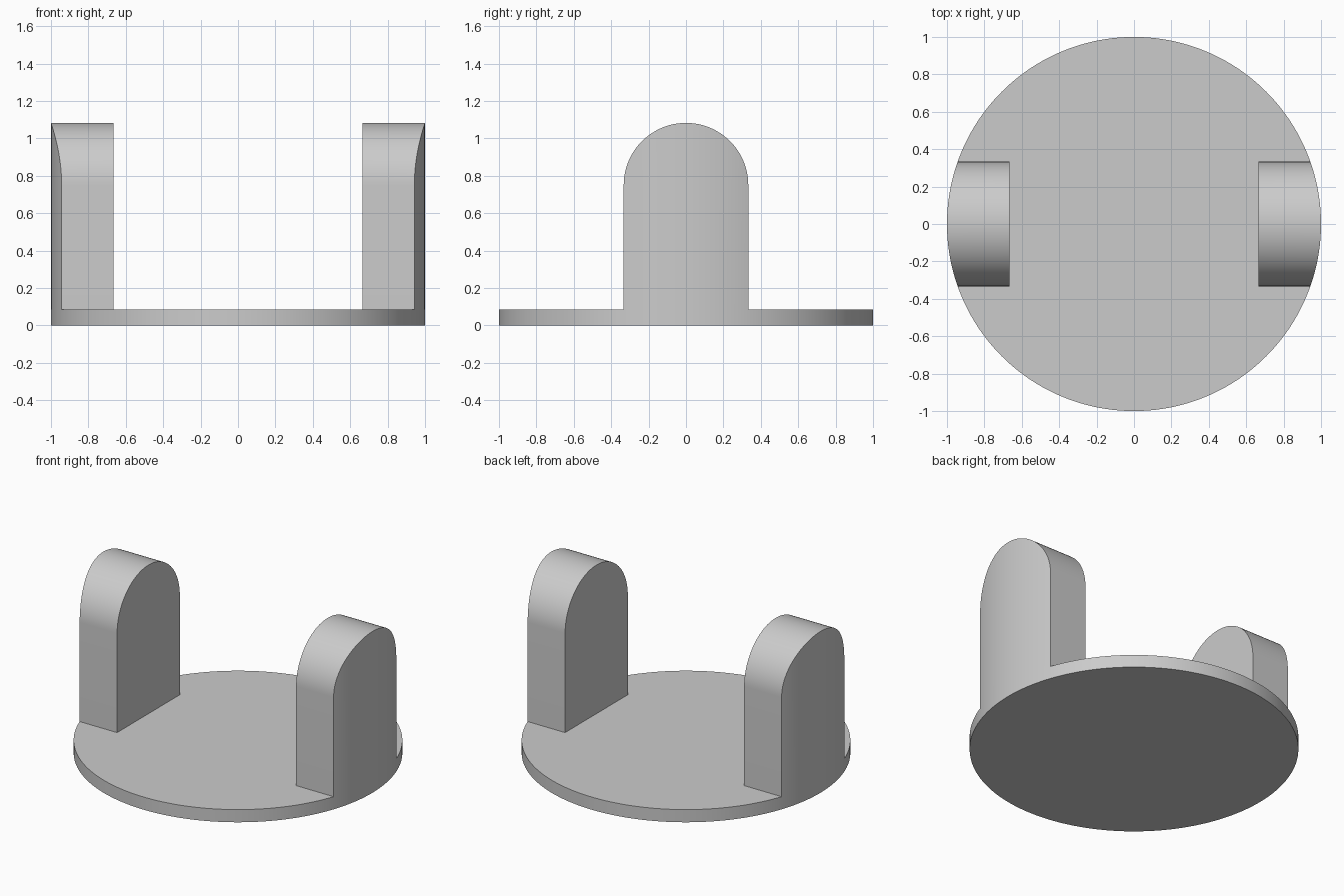
import bpy, bmesh
from math import pi, sin, cos, sqrt, radians

cube = bpy.data.objects.get("Cube")
if cube:
    bpy.data.objects.remove(cube, do_unlink=True)

RADIUS = 1.0
BASE_TOP = 0.085
LUG_INNER = 0.665
LUG_HALF = 0.333
ARCH_CENTRE = 0.75
STEPS = 48

grey = bpy.data.materials.new("light grey")
grey.use_nodes = True
colour = (0.6, 0.6, 0.6, 1)
grey.diffuse_color = colour
grey.node_tree.nodes["Principled BSDF"].inputs["Base Color"].default_value = colour


def finish(obj):
    obj.data.materials.clear()
    obj.data.materials.append(grey)
    bpy.ops.object.select_all(action='DESELECT')
    obj.select_set(True)
    bpy.context.view_layer.objects.active = obj
    bpy.ops.object.shade_smooth_by_angle(angle=radians(30))


def make_lug(name, side):
    """Upright round-topped lug whose outer face follows the disc rim."""
    bm = bmesh.new()
    inner, outer = [], []
    for i in range(STEPS + 1):
        a = pi * i / STEPS
        y = -LUG_HALF * cos(a)
        top = ARCH_CENTRE + LUG_HALF * sin(a)
        for x, column in ((LUG_INNER, inner), (sqrt(RADIUS**2 - y * y), outer)):
            column.append([bm.verts.new((side * x, y, z)) for z in (BASE_TOP, top)])
    # Curved outer face, arched top and underside
    for i in range(STEPS):
        (a0, a1), (b0, b1) = outer[i], outer[i + 1]
        (c0, c1), (d0, d1) = inner[i], inner[i + 1]
        bm.faces.new((a0, b0, b1, a1))
        bm.faces.new((a1, b1, d1, c1))
        bm.faces.new((a0, c0, d0, b0))
    # Flat inner face and straight sides
    bm.faces.new([c[0] for c in inner] + [c[1] for c in reversed(inner)])
    for i in (0, STEPS):
        bm.faces.new((inner[i][0], outer[i][0], outer[i][1], inner[i][1]))
    bmesh.ops.recalc_face_normals(bm, faces=bm.faces)
    mesh = bpy.data.meshes.new(name)
    bm.to_mesh(mesh)
    bm.free()
    obj = bpy.data.objects.new(name, mesh)
    bpy.context.collection.objects.link(obj)
    finish(obj)


# Round base plate
bpy.ops.mesh.primitive_cylinder_add(vertices=256, radius=RADIUS, depth=BASE_TOP,
                                    location=(0, 0, BASE_TOP / 2))
base = bpy.context.object
base.name = "base_disc"
finish(base)

# Opposing lugs
make_lug("left_lug", 1)
make_lug("right_lug", -1)
